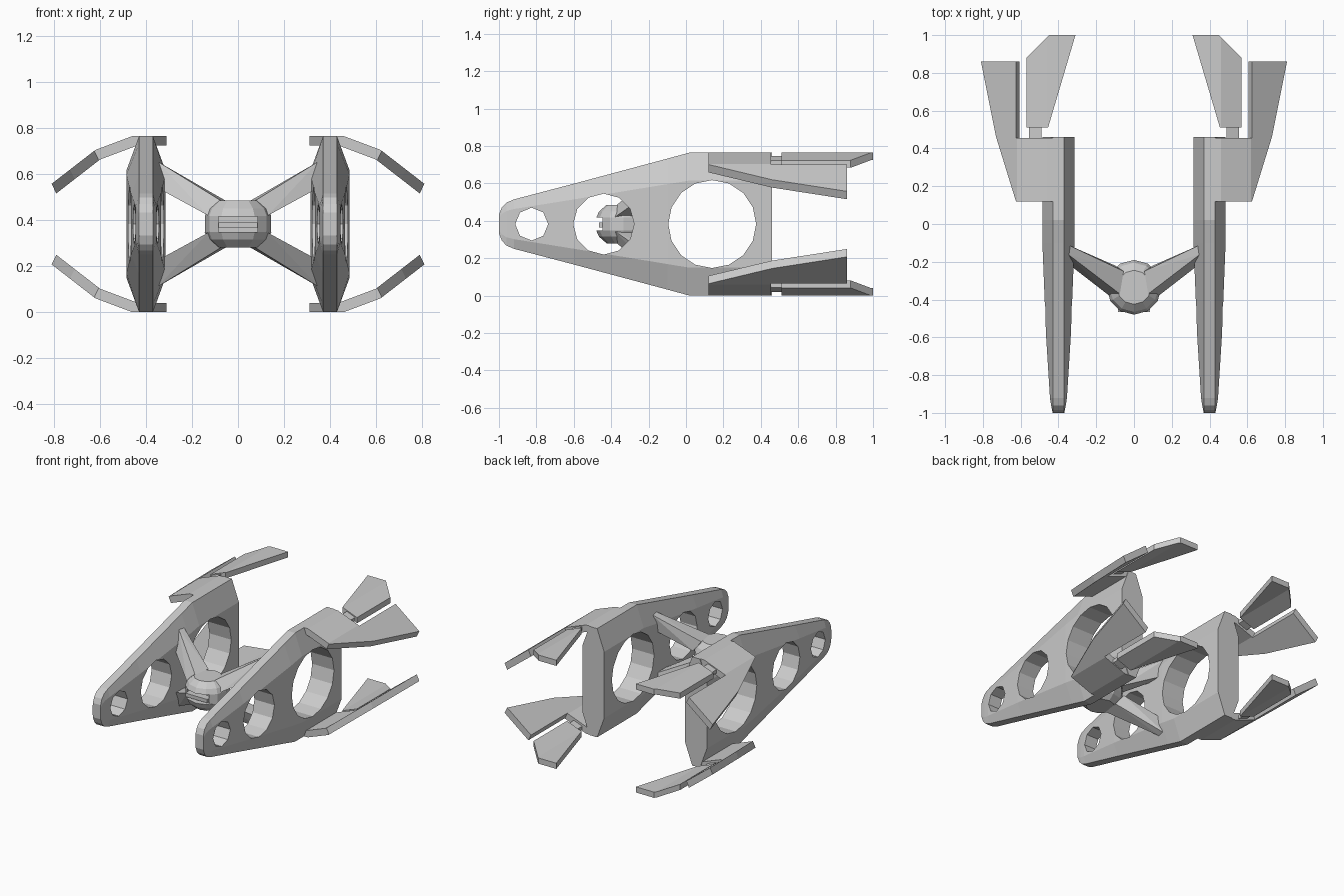
import bpy, bmesh, math
from mathutils import Vector, Matrix

if "Cube" in bpy.data.objects:
    bpy.data.objects.remove(bpy.data.objects["Cube"])

CZ = 0.3825   # mid height, the model is symmetric about it


def finish(bm, name, sx=1, sz=1):
    # mirror about x = 0 and about the mid height, then make the object
    for v in bm.verts:
        v.co.x *= sx
        v.co.z = CZ + sz * (v.co.z - CZ)
    bmesh.ops.recalc_face_normals(bm, faces=bm.faces)
    me = bpy.data.meshes.new(name)
    bm.to_mesh(me)
    bm.free()
    ob = bpy.data.objects.new(name, me)
    bpy.context.collection.objects.link(ob)
    return ob


def cut(ob, cutter):
    mod = ob.modifiers.new("cut", 'BOOLEAN')
    mod.operation = 'DIFFERENCE'
    mod.solver = 'EXACT'
    mod.object = cutter
    bpy.context.view_layer.objects.active = ob
    bpy.ops.object.modifier_apply(modifier=mod.name)
    bpy.data.objects.remove(cutter)


def loft(rings):
    bm = bmesh.new()
    rows = [[bm.verts.new(p) for p in r] for r in rings]
    n = len(rows[0])
    for a, b in zip(rows, rows[1:]):
        for i in range(n):
            j = (i + 1) % n
            bm.faces.new((a[i], a[j], b[j], b[i]))
    bm.faces.new(rows[0])
    bm.faces.new(rows[-1])
    return bm


def cylinder(name, radius, depth, sides, matrix):
    bm = bmesh.new()
    bmesh.ops.create_cone(bm, cap_ends=True, segments=sides, radius1=radius,
                          radius2=radius, depth=depth, matrix=matrix)
    return finish(bm, name)


def box(name, size, loc):
    bm = bmesh.new()
    bmesh.ops.create_cube(bm, size=1, matrix=Matrix.Translation(loc) @ Matrix.Diagonal((*size, 1)))
    return finish(bm, name)


def top_z(x):
    # bent profile shared by the wings and fins
    pts = [(0.0, 0.765), (0.46, 0.765), (0.62, 0.705), (0.82, 0.55)]
    for (x0, z0), (x1, z1) in zip(pts, pts[1:]):
        if x <= x1:
            return z0 + (z1 - z0) * (x - x0) / (x1 - x0)
    return pts[-1][1]


def sheet(name, outline, offset, sx, sz):
    bm = bmesh.new()
    bm.faces.new([bm.verts.new((x, y, 0)) for x, y in outline])
    for x in (0.46, 0.62):
        bmesh.ops.bisect_plane(bm, geom=bm.verts[:] + bm.edges[:] + bm.faces[:],
                               plane_co=(x, 0, 0), plane_no=(1, 0, 0), dist=1e-5)
    for v in bm.verts:
        v.co.z = top_z(v.co.x)
    ext = bmesh.ops.extrude_face_region(bm, geom=bm.faces[:], use_keep_orig=True)
    for g in ext["geom"]:
        if isinstance(g, bmesh.types.BMVert):
            g.co += Vector(offset)
    return finish(bm, name, sx, sz)


# side plates: y, half height, half thickness
stations = [(-1, .05, .031), (-.985, .088, .034), (-.96, .115, .039), (-.92, .132, .045),
            (-.6, .216, .065), (-.1, .35, .085), (.02, .3825, .085), (.46, .3825, .085)]
rings = []
for y, H, w in stations:
    h = .61 * H
    sec = [(-.03, H), (.03, H), (w, h), (w, -h), (.03, -H), (-.03, -H), (-w, -h), (-w, h)]
    rings.append([(0.4 + x, y, CZ + z) for x, z in sec])
for sx in (-1, 1):
    plate = finish(loft(rings), "side_plate", sx)
    for y, r, n in ((-.825, .088, 8), (-.44, .163, 12), (.14, .235, 16)):
        m = Matrix.Translation((sx * .4, y, CZ)) @ Matrix.Rotation(math.pi / 2, 4, 'Y')
        cut(plate, cylinder("hole_cutter", r, .4, n, m))

# wings, fins and their necks at the four rear corners
wing = [(.42, .12), (.625, .12), (.73, .46), (.81, .86), (.625, .86), (.625, .455), (.42, .455)]
fin = [(.455, .51), (.57, .51), (.57, .88), (.45, 1), (.31, 1)]
neck = [(.49, .44), (.555, .44), (.555, .53), (.49, .53)]
for sx in (-1, 1):
    for sz in (-1, 1):
        sheet("wing", wing, (-.02, 0, -.042), sx, sz)
        sheet("fin", fin, (0, 0, -.04), sx, sz)
        ob = sheet("fin_neck", neck, (0, 0, -.025), sx, sz)
        ob.location.z = -sz * .008

# struts from the hub to the plates
base = [(.13, -.38, .42), (.10, -.22, .42), (.075, -.37, .485), (.055, -.25, .485),
        (.35, -.21, .54), (.35, -.13, .54), (.35, -.16, .655), (.35, -.11, .655)]
for sx in (-1, 1):
    for sz in (-1, 1):
        bm = bmesh.new()
        for p in base:
            bm.verts.new(p)
        bmesh.ops.convex_hull(bm, input=bm.verts[:])
        bmesh.ops.dissolve_limit(bm, angle_limit=.02, verts=bm.verts[:], edges=bm.edges[:])
        finish(bm, "strut", sx, sz)

# hub core with a front slot and a bar inside it
hub_y = -.335
core = cylinder("hub_core", .143, .07, 12, Matrix.Translation((0, hub_y, CZ)))
cut(core, box("slot_cutter", (.17, .12, .068), (0, hub_y - .14, CZ)))
box("slot_bar", (.17, .10, .025), (0, hub_y - .08, CZ - .005))

# hub domes above and below
for sz in (-1, 1):
    rings = [[(r * math.cos(a), hub_y + r * math.sin(a), z)
              for a in (math.tau * i / 12 for i in range(12))]
             for r, z in ((.145, .417), (.13, .45), (.09, .485))]
    finish(loft(rings), "hub_dome", 1, sz)
